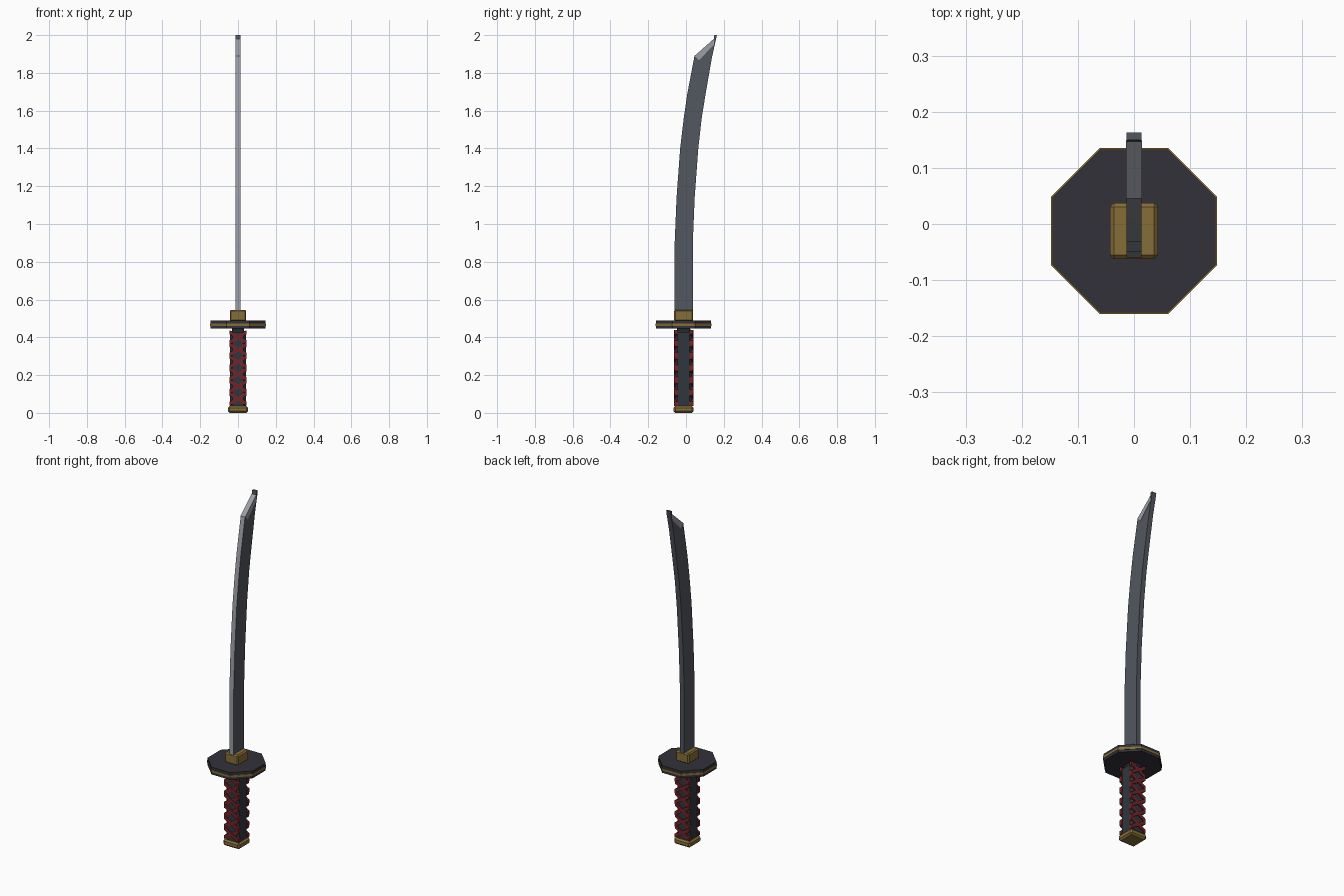
import bpy, bmesh, math
from mathutils import Vector

cube = bpy.data.objects.get("Cube")
if cube:
    bpy.data.objects.remove(cube, do_unlink=True)

CY = -0.0125  # y of the handle axis


def material(name, rgb):
    m = bpy.data.materials.new(name)
    m.use_nodes = True
    m.diffuse_color = (*rgb, 1)
    m.node_tree.nodes["Principled BSDF"].inputs["Base Color"].default_value = (*rgb, 1)
    return m


STEEL = material("dark steel", (0.085, 0.095, 0.115))
EDGE = material("bright edge steel", (0.33, 0.34, 0.38))
GOLD = material("old gold", (0.24, 0.155, 0.04))
GUARD = material("guard black", (0.032, 0.031, 0.042))
GRIP = material("grip charcoal", (0.03, 0.037, 0.048))
RED = material("wrap red", (0.17, 0.018, 0.022))


def finish(name, bm, *mats):
    bmesh.ops.recalc_face_normals(bm, faces=bm.faces)
    mesh = bpy.data.meshes.new(name)
    bm.to_mesh(mesh)
    bm.free()
    for m in mats:
        mesh.materials.append(m)
    ob = bpy.data.objects.new(name, mesh)
    bpy.context.scene.collection.objects.link(ob)
    return ob


def add_prism(bm, points, depth):
    """Close a planar outline and extrude it along the depth vector."""
    face = bm.faces.new([bm.verts.new(p) for p in points])
    new = bmesh.ops.extrude_face_region(bm, geom=[face])["geom"]
    verts = [v for v in new if isinstance(v, bmesh.types.BMVert)]
    bmesh.ops.translate(bm, verts=verts, vec=Vector(depth))


def box(name, hx, hy, z0, z1, mat, bevel, segments=1):
    bm = bmesh.new()
    add_prism(bm, [(sx * hx, CY + sy * hy, z0) for sx, sy in
                   ((-1, -1), (1, -1), (1, 1), (-1, 1))], (0, 0, z1 - z0))
    ob = finish(name, bm, mat)
    mod = ob.modifiers.new("soft corners", "BEVEL")
    mod.width, mod.segments = bevel, segments
    return ob


def octagon(name, apothem, z0, z1, mat):
    bm = bmesh.new()
    r = apothem / math.cos(math.pi / 8)
    angles = [math.pi / 8 + i * math.pi / 4 for i in range(8)]
    add_prism(bm, [(r * math.cos(a), CY + r * math.sin(a), z0) for a in angles],
              (0, 0, z1 - z0))
    return finish(name, bm, mat)


# Curved blade: side outline given a constant thickness
HALF = 0.0138
front = [(-0.06, 0.5), (-0.06, 0.9), (-0.05, 1.14), (-0.031, 1.4),
         (-0.012, 1.56), (0.007, 1.69), (0.045, 1.89)]
tip = [(0.147, 1.98), (0.15, 2.0), (0.163, 2.0)]
back = [(0.157, 1.97), (0.137, 1.88), (0.104, 1.69), (0.083, 1.56),
        (0.065, 1.4), (0.046, 1.14), (0.036, 0.9), (0.036, 0.5)]
bm = bmesh.new()
add_prism(bm, [(-HALF, y, z) for y, z in front + tip + back], (2 * HALF, 0, 0))
blade = finish("blade", bm, STEEL, EDGE)
for f in blade.data.polygons:
    # cutting edge and slanted point face forward; the very tip stays dark
    if f.normal.y < -0.3 and f.center.z < 1.985:
        f.material_index = 1

# Bright ground facet beside the slanted point, on both sides
for side, label in ((1, "left"), (-1, "right")):
    bm = bmesh.new()
    facet = [(0.045, 1.89), (0.069, 1.867), (0.149, 1.95), (0.147, 1.98)]
    add_prism(bm, [(side * (HALF - 0.001), y, z) for y, z in facet],
              (side * 0.0015, 0, 0))
    finish("point_facet_" + label, bm, EDGE)

# Collar and guard
box("blade_collar", 0.043, 0.05, 0.485, 0.546, GOLD, 0.007)
octagon("guard_top", 0.1455, 0.474, 0.489, GUARD)
octagon("guard_rim", 0.148, 0.461, 0.474, GOLD)
octagon("guard_bottom", 0.1455, 0.447, 0.461, GUARD)

# Handle
box("handle_neck", 0.033, 0.036, 0.41, 0.45, GRIP, 0.006)
box("handle_core", 0.042, 0.044, 0.025, 0.437, GRIP, 0.012)
box("pommel", 0.053, 0.053, 0.0, 0.036, GOLD, 0.009)

# Crossed wrap bands on the front and back of the handle
PITCH, BAND, REACH, COUNT = 0.065, 0.011, 0.046, 6
for side, label in ((-1, "front"), (1, "back")):
    bm = bmesh.new()
    for i in range(COUNT):
        low = 0.043 + i * PITCH
        for lean, thick in ((1, 0.018), (-1, 0.02)):
            a, b = lean * -REACH, lean * REACH
            y = CY + side * 0.031
            z0, z1 = low + BAND / 2, low + PITCH - BAND / 2
            add_prism(bm, [(a, y, z0 - BAND), (b, y, z1 - BAND),
                           (b, y, z1 + BAND), (a, y, z0 + BAND)],
                      (0, side * thick, 0))
    finish("handle_wrap_" + label, bm, RED)
